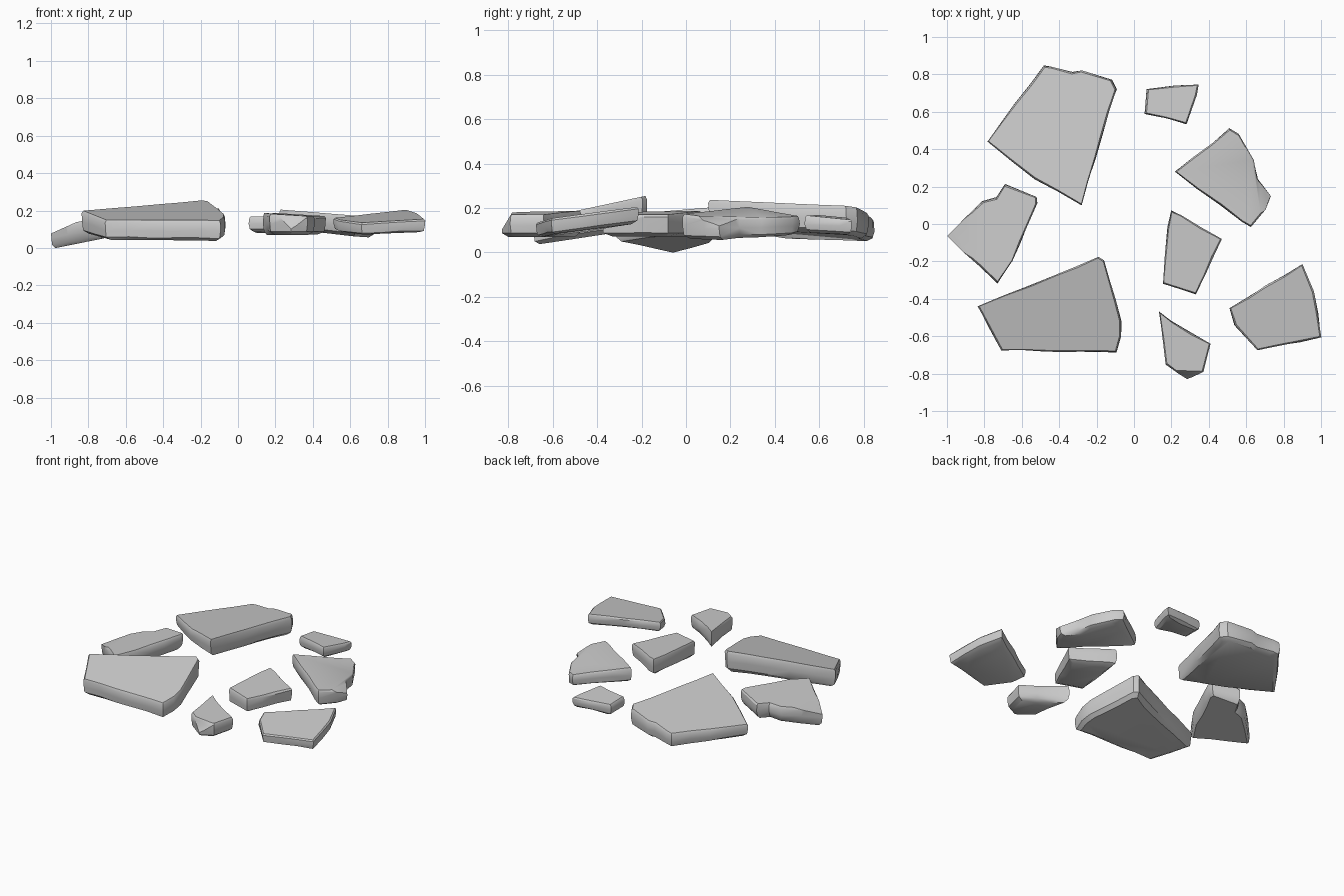
import bpy, bmesh, random
from mathutils import Vector

if "Cube" in bpy.data.objects:
    bpy.data.objects.remove(bpy.data.objects["Cube"])

random.seed(4)


def stone(name, outline, top, bottom, chips=(), taper=0.035):
    """Slab from a plan outline; top/bottom are planes (z at centre, x slope, y slope)."""
    pts = [Vector(p) for p in outline]
    if sum(a.cross(b) for a, b in zip(pts, pts[1:] + pts[:1])) < 0:
        pts.reverse()
    mid = sum(pts, Vector((0, 0))) / len(pts)

    # split long edges with a little waviness
    ring = []
    for a, b in zip(pts, pts[1:] + pts[:1]):
        n = max(1, round((b - a).length / 0.13))
        side = Vector((b.y - a.y, a.x - b.x)).normalized()
        for i in range(n):
            w = random.uniform(-0.004, 0.004) if i else 0
            ring.append(a.lerp(b, i / n) + side * w)

    def plane(pl, p):
        return pl[0] + pl[1] * (p.x - mid.x) + pl[2] * (p.y - mid.y)

    # rings: (inset, height fraction, jitter)
    bm = bmesh.new()
    loops = []
    for inset, f, jit in ((taper, 0, 0), (0.006, 0.16, 0.006), (0, 0.5, 0.008),
                          (0, 0.88, 0.004), (0.008, 1, 0)):
        loop = []
        for p in ring:
            q = p + (mid - p).normalized() * (inset + random.uniform(-jit, jit) * 0.5)
            lo, hi = plane(bottom, q), plane(top, q)
            z = lo + (hi - lo) * f + random.uniform(-jit, jit) * 0.5
            loop.append(bm.verts.new((q.x, q.y, z)))
        loops.append(loop)
    n = len(ring)
    for l0, l1 in zip(loops, loops[1:]):
        for i in range(n):
            j = (i + 1) % n
            bm.faces.new((l0[i], l0[j], l1[j], l1[i]))
    bm.faces.new(loops[0][::-1])
    bm.faces.new(loops[-1])

    # broken-off corners
    for co, no in chips:
        bmesh.ops.triangulate(bm, faces=[f for f in bm.faces if len(f.verts) == 4])
        r = bmesh.ops.bisect_plane(bm, geom=bm.verts[:] + bm.edges[:] + bm.faces[:], dist=1e-5,
                                   plane_co=co, plane_no=no, clear_outer=True)
        cut = [e for e in r["geom_cut"] if isinstance(e, bmesh.types.BMEdge)]
        bmesh.ops.holes_fill(bm, edges=cut, sides=0)
    bmesh.ops.recalc_face_normals(bm, faces=bm.faces[:])

    me = bpy.data.meshes.new(name)
    bm.to_mesh(me)
    bm.free()
    ob = bpy.data.objects.new(name, me)
    bpy.context.collection.objects.link(ob)
    bpy.ops.object.select_all(action="DESELECT")
    ob.select_set(True)
    bpy.context.view_layer.objects.active = ob
    bpy.ops.object.shade_smooth_by_angle(angle=0.6)


# large slabs
stone("back_left_slab",
      [(-.785, .44), (-.48, .845), (-.44, .84), (-.33, .81), (-.28, .82), (-.12, .77),
       (-.095, .72), (-.28, .1), (-.53, .24)],
      (.183, .13, -.082), (.072, .06, -.08))
stone("front_left_slab",
      [(-.835, -.44), (-.42, -.27), (-.19, -.175), (-.16, -.195), (-.1, -.4), (-.07, -.52),
       (-.07, -.6), (-.095, -.685), (-.71, -.675)],
      (.199, 0, .215), (.072, -.01, .15))

# left tilted slab, worn down at its outer end
stone("left_slab",
      [(-1, -.065), (-.73, -.315), (-.65, -.2), (-.52, .11), (-.52, .145), (-.69, .21),
       (-.735, .14), (-.81, .12)],
      (.168, .19, 0), (.06, .22, .02),
      [((-.82, -.05, .158), (-.45, 0, 1))], taper=.025)

# right-hand slabs
stone("right_slab",
      [(.51, -.45), (.9, -.215), (.96, -.36), (1, -.605), (.66, -.675), (.54, -.54)],
      (.165, .03, .14), (.095, .02, .13))
stone("back_right_slab",
      [(.22, .28), (.51, .51), (.56, .48), (.64, .34), (.66, .24), (.73, .15), (.705, .08),
       (.625, -.015), (.58, .01)],
      (.168, -.11, -.04), (.07, -.1, .02),
      [((.66, .3, .145), (1, .2, 1.6))])

# small stones
stone("back_small_stone",
      [(.06, .59), (.07, .72), (.22, .74), (.345, .745), (.335, .69), (.28, .535)],
      (.157, -.03, -.09), (.083, 0, -.05), taper=.03)
stone("middle_small_stone",
      [(.155, -.32), (.18, -.02), (.2, .07), (.25, .05), (.47, -.08), (.33, -.375)],
      (.18, -.05, .02), (.072, 0, 0), taper=.045)
stone("front_small_stone",
      [(.135, -.47), (.2, -.52), (.41, -.64), (.37, -.79), (.285, -.835), (.17, -.75)],
      (.178, -.06, .01), (.07, 0, 0),
      [((.28, -.8, .15), (0, -1, .6))])
